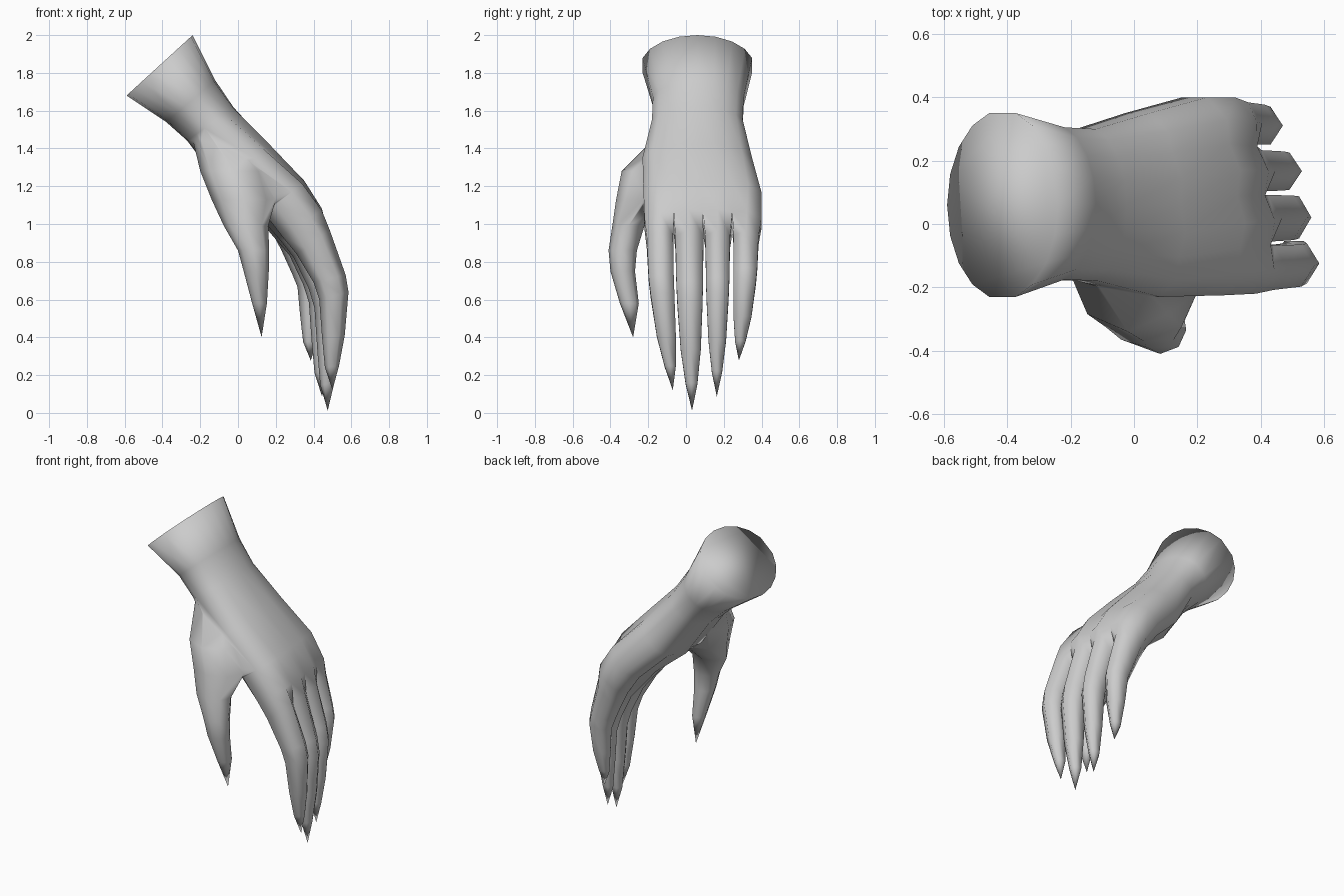
import bpy, bmesh, math
from mathutils import Vector

if "Cube" in bpy.data.objects:
    bpy.data.objects.remove(bpy.data.objects["Cube"])

skin = bpy.data.materials.new("pale_grey")
skin.diffuse_color = (0.6, 0.6, 0.6, 1)
skin.use_nodes = True
skin.node_tree.nodes["Principled BSDF"].inputs["Base Color"].default_value = skin.diffuse_color


def make_object(name, bm):
    bmesh.ops.recalc_face_normals(bm, faces=bm.faces)
    mesh = bpy.data.meshes.new(name)
    bm.to_mesh(mesh)
    bm.free()
    mesh.materials.append(skin)
    ob = bpy.data.objects.new(name, mesh)
    bpy.context.collection.objects.link(ob)
    return ob


def bridge(bm, a, b):
    n = len(a)
    for i in range(n):
        bm.faces.new((a[i], a[(i + 1) % n], b[(i + 1) % n], b[i]))


def fan(bm, ring, tip):
    v = bm.verts.new(tip)
    for i in range(len(ring)):
        bm.faces.new((ring[i], ring[(i + 1) % len(ring)], v))


def slab_ring(bm, back, palm, ys, depth, shift):
    """Closed ring: back-of-hand points one way, palm points the other way."""
    mid = (Vector(back) + Vector(palm)) / 2
    half = (Vector(back) - Vector(palm)) / 2
    top, bottom = [], []
    for y, d, s in zip(ys, depth, shift):
        for side, row in ((1, top), (-1, bottom)):
            p = mid + half * d * side
            row.append(bm.verts.new((p.x + s, y, p.y)))
    return top + bottom[::-1]


# Wrist and palm: back (x, z), palm (x, z), y range, flatness
stations = [
    ((-0.24, 2.00), (-0.59, 1.68), -0.23, 0.35, 0.0),
    ((-0.12, 1.76), (-0.38, 1.54), -0.175, 0.305, 0.0),
    ((-0.02, 1.62), (-0.27, 1.44), -0.18, 0.30, 0.1),
    ((0.17, 1.43), (-0.09, 1.20), -0.23, 0.35, 0.5),
    ((0.36, 1.23), (0.12, 1.04), -0.225, 0.40, 0.8),
    ((0.455, 1.08), (0.22, 0.93), -0.22, 0.40, 1.0),
]
scallop = [0.4, 0.9, 0.8, 1, 0.82, 1, 0.78, 0.85, 0.35]
cols = [j / 4 - 1 for j in range(9)]
lim = math.radians(76)

bm = bmesh.new()
prev = None
for back, palm, y0, y1, flat in stations:
    ys, depth, shift = [], [], []
    for u, s in zip(cols, scallop):
        r = math.sin(u * lim) / math.sin(lim)
        ys.append((y0 + y1) / 2 + (y1 - y0) / 2 * (r + (u - r) * flat))
        c = math.cos(u * lim)
        depth.append(c + (s - c) * flat)
        shift.append(-0.04 * flat * max(0, u + 0.5))
    ring = slab_ring(bm, back, palm, ys, depth, shift)
    if prev:
        bridge(bm, prev, ring)
    else:
        bm.faces.new(ring)
    prev = ring
knuckles = prev

# Fingers: back (x, z), palm (x, z), width factor, drift towards the tip
joints = [
    ((0.485, 0.97), (0.31, 0.84), 1.0, 0.0),
    ((0.57, 0.73), (0.40, 0.69), 0.95, 0.1),
    ((0.585, 0.64), (0.43, 0.60), 0.90, 0.2),
    ((0.565, 0.41), (0.445, 0.40), 0.72, 0.5),
    ((0.535, 0.25), (0.46, 0.24), 0.42, 0.8),
]
# Centre y, tip y, half width, x offset, length factor
fingers = [
    (-0.138, -0.07, 0.070, 0.0, 1.0),
    (0.018, 0.032, 0.074, -0.025, 1.13),
    (0.168, 0.163, 0.065, -0.055, 1.04),
    (0.318, 0.28, 0.066, -0.115, 0.81),
]
for k, (yc, yt, hw, dx, length) in enumerate(fingers):
    a = 2 * k
    base = knuckles[a:a + 3] + knuckles[15 - a:18 - a]

    def place(p, f=1):
        return (p[0] + dx * f, 0.95 - (0.95 - p[1]) * length)

    prev = base
    for i, (back, palm, w, drift) in enumerate(joints):
        y = yc + (yt - yc) * drift
        f = 0.7 if i == 0 else 1
        ring = slab_ring(bm, place(back, f), place(palm, f),
                         (y - hw * w, y, y + hw * w), (0.5, 1, 0.5), (0, 0, 0))
        bridge(bm, prev, ring)
        prev = ring
    tx, tz = place((0.50, 0.12))
    fan(bm, prev, (tx, yt, tz))
hand = make_object("hand", bm)

# Thumb: x range, y range, z of each ring
thumb_rings = [
    (-0.25, -0.08, -0.13, 0.06, 1.49),
    (-0.20, 0.16, -0.34, 0.04, 1.28),
    (-0.14, 0.20, -0.37, -0.06, 1.13),
    (-0.075, 0.16, -0.39, -0.22, 0.99),
    (0.0, 0.165, -0.41, -0.26, 0.86),
    (0.03, 0.163, -0.40, -0.27, 0.75),
    (0.075, 0.153, -0.35, -0.25, 0.58),
]
bm = bmesh.new()
prev = None
for x0, x1, y0, y1, z in thumb_rings:
    ring = []
    for i in range(8):
        t = math.tau * i / 8
        ring.append(bm.verts.new(((x0 + x1) / 2 + (x1 - x0) / 2 * math.cos(t),
                                  (y0 + y1) / 2 + (y1 - y0) / 2 * math.sin(t), z)))
    if prev:
        bridge(bm, prev, ring)
    else:
        bm.faces.new(ring)
    prev = ring
fan(bm, prev, (0.125, -0.28, 0.40))
thumb = make_object("thumb", bm)

# Merge the thumb into the palm and smooth the skin
union = hand.modifiers.new("join_thumb", 'BOOLEAN')
union.operation = 'UNION'
union.solver = 'EXACT'
union.object = thumb
bpy.context.view_layer.objects.active = hand
hand.select_set(True)
bpy.ops.object.modifier_apply(modifier=union.name)
bpy.data.objects.remove(thumb)
bpy.ops.object.shade_smooth()
